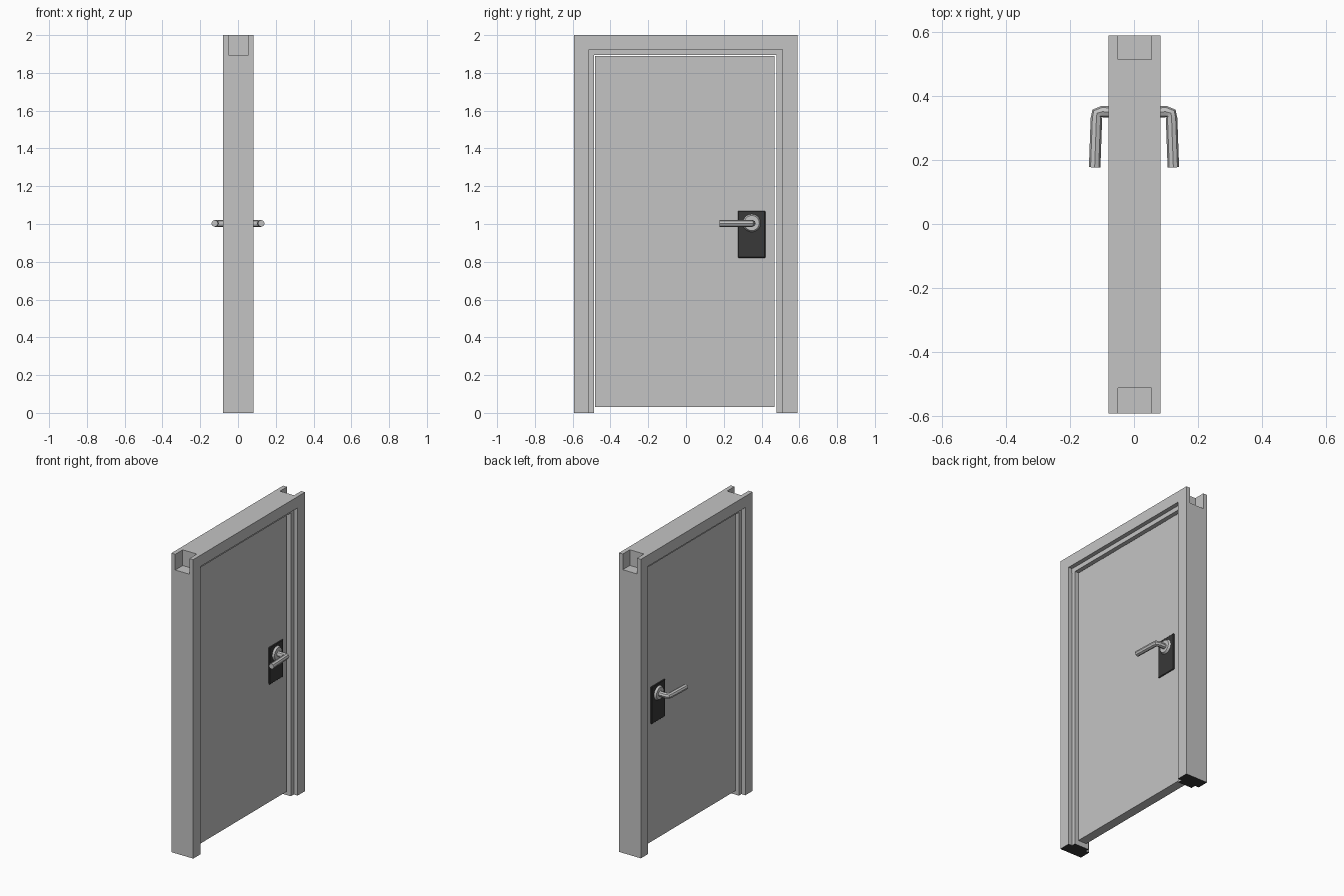
import bpy, bmesh, math
from mathutils import Matrix, Vector

if "Cube" in bpy.data.objects:
    bpy.data.objects.remove(bpy.data.objects["Cube"])


def material(name, v):
    m = bpy.data.materials.new(name)
    m.diffuse_color = (v, v, v, 1)
    m.use_nodes = True
    m.node_tree.nodes["Principled BSDF"].inputs["Base Color"].default_value = m.diffuse_color
    return m


GREY = material("painted_grey", 0.55)
BLACK = material("black", 0.04)


def finish(name, bm, mat):
    bmesh.ops.recalc_face_normals(bm, faces=bm.faces)
    me = bpy.data.meshes.new(name)
    bm.to_mesh(me)
    bm.free()
    me.materials.append(mat)
    ob = bpy.data.objects.new(name, me)
    bpy.context.collection.objects.link(ob)
    return ob


def box(name, x, y, z, mat=GREY, bevel=0):
    """Box from (min, max) ranges."""
    bm = bmesh.new()
    size = [b - a for a, b in (x, y, z)]
    mid = [(a + b) / 2 for a, b in (x, y, z)]
    bmesh.ops.create_cube(bm, size=1, matrix=Matrix.Translation(mid) @ Matrix.Diagonal((*size, 1)))
    if bevel:
        bmesh.ops.bevel(bm, geom=bm.edges[:], offset=bevel, segments=1, affect='EDGES')
    return finish(name, bm, mat)


def arch(name, x0, x1):
    """Door casing: an upside-down U extruded through x, with black feet."""
    prof = [(-.592, 0), (-.592, 2), (.59, 2), (.59, 0), (.512, 0), (.512, 1.925), (-.514, 1.925), (-.514, 0)]
    bm = bmesh.new()
    f = bm.faces.new([bm.verts.new((x0, y, z)) for y, z in prof])
    ext = bmesh.ops.extrude_face_region(bm, geom=[f])
    bmesh.ops.translate(bm, vec=(x1 - x0, 0, 0), verts=[g for g in ext["geom"] if isinstance(g, bmesh.types.BMVert)])
    ob = finish(name, bm, GREY)
    blacken_feet(ob)


def blacken_feet(ob):
    ob.data.materials.append(BLACK)
    for p in ob.data.polygons:
        if p.normal.z < -.9 and p.center.z < .01:
            p.material_index = 1


# Frame: two casings with a core between them, open at the top corners
arch("front_casing", .055, .083)
arch("back_casing", -.079, -.05)
CORE = (-.05, .055)
for n, y in (("left_jamb", (-.592, -.488)), ("right_jamb", (.48, .59))):
    blacken_feet(box(n, CORE, y, (0, 1.895)))
box("head_jamb", CORE, (-.513, .515), (1.895, 2))

# Door leaf
box("door_leaf", (-.03, .032), (-.483, .468), (.03, 1.89))

# Handle sets, one on each face
for side, s, face in (("front", 1, .032), ("back", -1, -.03)):
    box(side + "_lock_plate", sorted((face, face + s * .01)), (.275, .42), (.82, 1.07), BLACK, .004)

    bm = bmesh.new()
    place = Matrix.Translation((face + s * .016, .348, 1.005)) @ Matrix.Rotation(s * math.pi / 2, 4, 'Y')
    bmesh.ops.create_cone(bm, cap_ends=True, segments=20, radius1=.048, radius2=.04, depth=.014, matrix=place)
    finish(side + "_handle_rose", bm, GREY)

    # Lever: mitred tube with a rounded section
    cu = bpy.data.curves.new(side + "_lever", 'CURVE')
    cu.dimensions = '3D'
    cu.bevel_depth, cu.bevel_resolution, cu.use_fill_caps = .018, 2, True
    sp = cu.splines.new('POLY')
    path = [(face, .35), (s * .1, .351), (s * .116, .346), (s * .1175, .33), (s * .123, .177)]
    sp.points.add(len(path) - 1)
    for p, (x, y) in zip(sp.points, path):
        p.co = (x, y, 1.003, 1)
    cu.materials.append(GREY)
    ob = bpy.data.objects.new(side + "_lever", cu)
    bpy.context.collection.objects.link(ob)
    bpy.ops.object.select_all(action='DESELECT')
    ob.select_set(True)
    bpy.context.view_layer.objects.active = ob
    bpy.ops.object.convert(target='MESH')
    bpy.ops.object.shade_smooth_by_angle(angle=math.radians(40))
